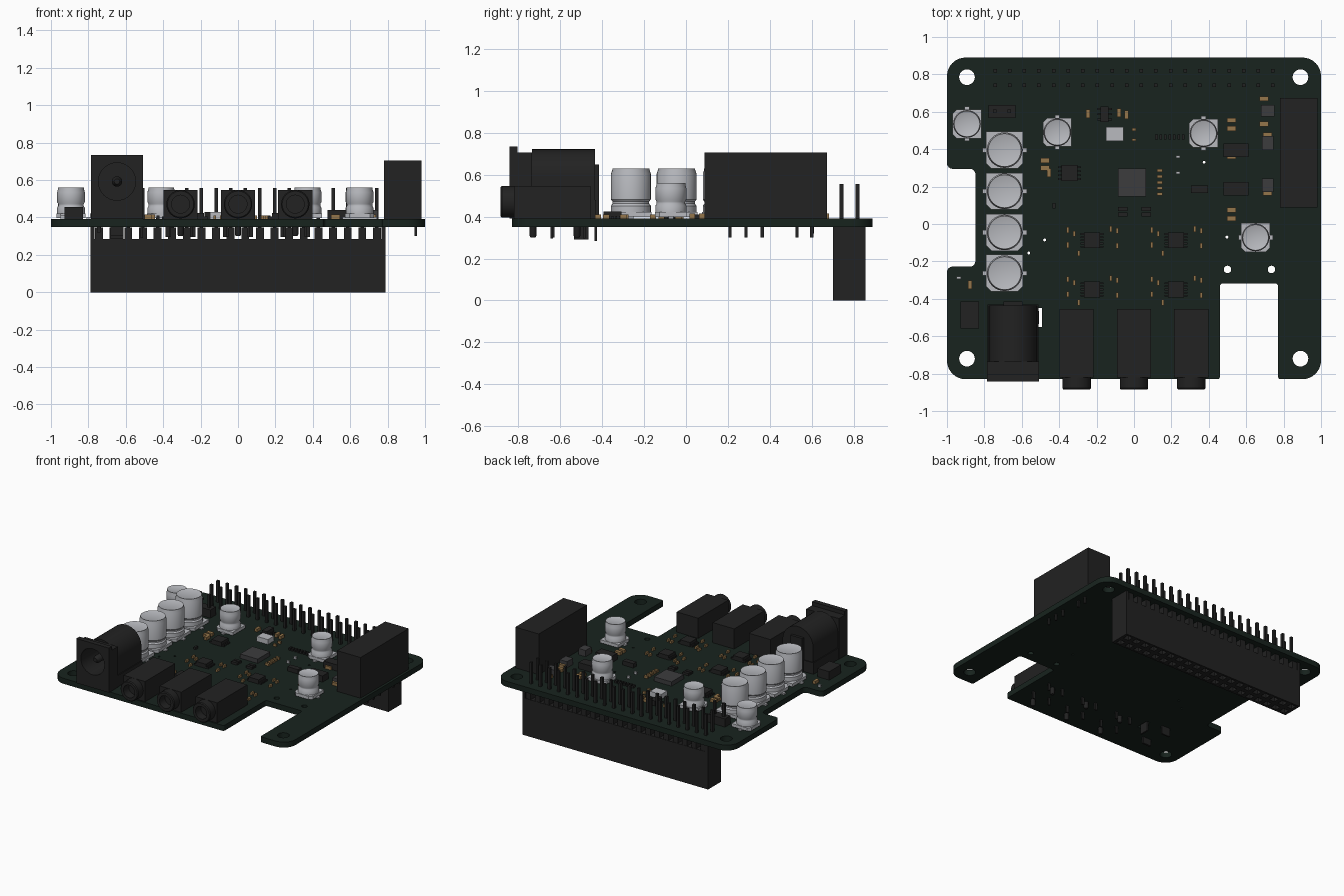
import bpy, bmesh
from math import sin, cos, pi, tau, radians
from mathutils import Vector, Matrix

if "Cube" in bpy.data.objects:
    bpy.data.objects.remove(bpy.data.objects["Cube"])


def material(name, rgb):
    m = bpy.data.materials.new(name)
    m.diffuse_color = (*rgb, 1)
    m.use_nodes = True
    m.node_tree.nodes["Principled BSDF"].inputs["Base Color"].default_value = m.diffuse_color
    return m


GREEN = material("board_green", (0.009, 0.017, 0.013))
BLACK = material("plastic_black", (0.016, 0.016, 0.016))
GREY = material("package_grey", (0.045, 0.045, 0.048))
METAL = material("aluminium", (0.48, 0.49, 0.52))
TAN = material("ceramic_tan", (0.30, 0.18, 0.07))
T = 0.392          # board top
B = 0.35           # board underside


def finish(name, bm, mat, smooth=False):
    me = bpy.data.meshes.new(name)
    bm.to_mesh(me)
    bm.free()
    ob = bpy.data.objects.new(name, me)
    bpy.context.collection.objects.link(ob)
    me.materials.append(mat)
    if smooth:
        select(ob)
        bpy.ops.object.shade_smooth_by_angle(angle=radians(35))
    return ob


def select(ob):
    bpy.ops.object.select_all(action='DESELECT')
    ob.select_set(True)
    bpy.context.view_layer.objects.active = ob


def boxes(name, items, mat):
    """Each item is centre x, y, size x, y, then bottom and top z."""
    bm = bmesh.new()
    for x, y, w, d, z0, z1 in items:
        bmesh.ops.create_cube(bm, size=1, matrix=Matrix.Translation((x, y, (z0 + z1) / 2))
                              @ Matrix.Diagonal((w, d, z1 - z0, 1)))
    return finish(name, bm, mat)


def lathe(name, profile, mat, loc, n=32, along_y=False):
    bm = bmesh.new()
    vs = [bm.verts.new((r, 0, z)) for r, z in profile]
    es = [bm.edges.new(p) for p in zip(vs, vs[1:])]
    bmesh.ops.spin(bm, geom=vs + es, cent=(0, 0, 0), axis=(0, 0, 1), angle=tau, steps=n)
    bmesh.ops.remove_doubles(bm, verts=bm.verts, dist=1e-5)
    bmesh.ops.recalc_face_normals(bm, faces=bm.faces)
    ob = finish(name, bm, mat, True)
    ob.location = loc
    if along_y:
        ob.rotation_euler.x = pi / 2      # profile height runs towards the front
    return ob


def circle(x, y, r, n=24):
    return [(x + r * cos(tau * i / n), y + r * sin(tau * i / n)) for i in range(n)]


def rect(x, y, w, h):
    return [(x - w/2, y - h/2), (x + w/2, y - h/2), (x + w/2, y + h/2), (x - w/2, y + h/2)]


def rounded(corners, n=8):
    out = []
    for i, (x, y, r) in enumerate(corners):
        p = Vector((x, y))
        a = (Vector(corners[i - 1][:2]) - p).normalized() * r
        b = (Vector(corners[(i + 1) % len(corners)][:2]) - p).normalized() * r
        for k in range(n + 1):
            t = k / n * pi / 2
            out.append(tuple(p + a * (1 - sin(t)) + b * (1 - cos(t))))
    return out


def plate(name, loops, lo, hi, mat, along_y=False):
    """Filled outline with holes, extruded along z (or along y)."""
    cu = bpy.data.curves.new(name, 'CURVE')
    cu.dimensions, cu.fill_mode, cu.extrude = '2D', 'BOTH', (hi - lo) / 2
    for loop in loops:
        s = cu.splines.new('POLY')
        s.points.add(len(loop) - 1)
        for p, c in zip(s.points, loop):
            p.co = (*c, 0, 1)
        s.use_cyclic_u = True
    ob = bpy.data.objects.new(name, cu)
    bpy.context.collection.objects.link(ob)
    ob.location[1 if along_y else 2] = (lo + hi) / 2
    if along_y:
        ob.rotation_euler.x = pi / 2
    cu.materials.append(mat)
    select(ob)
    bpy.ops.object.convert(target='MESH')
    bpy.ops.object.shade_smooth_by_angle(angle=radians(30))
    return ob


# Circuit board with notches and holes
outline = rounded([(-1, .89, .1), (-1, .295, .03), (-.848, .295, .03), (-.848, -.228, .03),
                   (-1, -.228, .03), (-1, -.83, .1), (.46, -.83, .015), (.46, -.318, .015),
                   (.77, -.318, .015), (.77, -.83, .015), (1, -.83, .1), (1, .89, .1)])
holes = [circle(x, y, .042) for x in (-.893, .89) for y in (.785, -.72)]
holes += [circle(x, -.243, .02) for x in (.5, .735)]
holes += [circle(x, y, .008, 10) for x, y in ((.375, .33), (.497, -.07), (-.478, -.085), (-.563, -.155))]
holes.append(rect(-.508, -.5, .032, .1))
plate("circuit_board", [outline] + holes, B, T, GREEN)

# Long socket header under the board, with pins through to the top
cols = [-.743 + .0782 * i for i in range(20)]
rows = (.741, .819)
plate("header_socket_face", [rect(0, .78, 1.576, .155)] +
      [rect(x, y, .045, .045) for x in cols for y in rows], 0, .15, BLACK)
boxes("header_body", [(0, .78, 1.576, .155, .15, .285)], BLACK)
boxes("header_standoffs", [(x, .78, .042, .15, .28, .345) for x in cols] +
      [(s * .778, .78, .02, .155, .28, B) for s in (-1, 1)], BLACK)
boxes("header_pins", [(x, y, .019, .019, .3, .557) for x in cols for y in rows], BLACK)

# Terminal block on the right edge
boxes("terminal_block", [(.881, .38, .2, .585, T, .705)], BLACK)
boxes("terminal_pins", [(.95, y, .015, .015, .3, T) for y in (.21, .287, .364, .53, .6)], BLACK)

# Power jack: front plate, hollow barrel, centre pin, rear contact
cx, cz = -.647, .592
bore = circle(cx, cz, .1, 32)
arch = [(cx - .13, T), (cx + .13, T)] + [(cx + .13 * cos(pi * i / 20), cz + .13 * sin(pi * i / 20))
                                        for i in range(21)]
plate("power_jack_front", [rect(cx, (T + .734) / 2, .278, .734 - T), bore], -.842, -.805, BLACK, True)
plate("power_jack_collar", [rect(cx, (T + .705) / 2, .278, .705 - T), bore], -.805, -.735, BLACK, True)
plate("power_jack_barrel", [arch, bore], -.735, -.5, BLACK, True)
plate("power_jack_rear", [arch], -.5, -.435, BLACK, True)
lathe("power_jack_pin", [(0, 0), (.028, 0), (.028, .29), (.015, .31), (0, .31)], BLACK,
      (cx, -.5, cz), 16, True)
boxes("power_jack_base", [(cx, -.582, .272, .305, T, .48)], BLACK)
boxes("power_jack_contacts", [(cx, -.425, .1, .02, T, .65), (cx, -.43, .07, .012, .285, T),
                              (cx, -.635, .07, .015, .3, T), (-.514, -.5, .012, .07, .29, .45)], BLACK)

# Three audio jacks along the front edge
for i, x in enumerate((-.307, 0, .306)):
    boxes(f"audio_jack_{i}", [(x, -.6375, .183, .365, T, .547)], BLACK)
    lathe(f"audio_jack_nose_{i}", [(0, 0), (.048, 0), (.048, .067), (.07, .067), (.076, .06), (.076, 0)],
          BLACK, (x, -.818, .471), 32, True)
    for y in (-.73, -.52):
        lathe(f"audio_jack_peg_{i}", [(0, .3), (.012, .3), (.017, .31), (.017, T)], BLACK, (x, y, 0), 12)
    boxes(f"audio_jack_pins_{i}", [(x + dx, y, .02, .012, .295, T)
                                   for dx, y in ((-.07, -.64), (.07, -.64), (-.06, -.485), (.06, -.485))], BLACK)


# Can capacitors: chamfered base, grooved can and two solder tabs
def can(i, x, y, r, top, tabs_in_x):
    h, c = r * 1.04, r * .3
    base = [(x - h, y - h + c), (x - h + c, y - h), (x + h - c, y - h), (x + h, y - h + c),
            (x + h, y + h), (x - h, y + h)]
    if not tabs_in_x:
        base = [(x + (q - y), y - (p - x)) for p, q in base][::-1]
    plate(f"can_base_{i}", [base], T + .006, T + .03, METAL)
    lathe(f"can_body_{i}", [(r, .42), (r, .452), (r * .92, .462), (r * .92, .472), (r, .482),
                            (r, top - .025), (r * .93, top - .006), (r * .93, top),
                            (r * .86, top - .003), (0, top - .003)], METAL, (x, y, 0))
    w, d = (2.5 * r, .025) if tabs_in_x else (.025, 2.5 * r)
    boxes(f"can_tabs_{i}", [(x, y, w, d, T, T + .01)], METAL)


for i, y in enumerate((.395, .175, -.045, -.263)):
    can(i, -.692, y, .095, .63, True)
for i, (x, y, tx) in enumerate(((-.893, .535, False), (-.41, .49, False), (.372, .485, False),
                                (.65, -.072, True))):
    can(i + 4, x, y, .074, .56, tx)


# Chips with side leads
def chip(name, x, y, w, d, top, mat=BLACK, leads=0):
    boxes(name, [(x, y, w, d, T, top)], mat)
    if leads:
        boxes(name + "_leads", [(x + s * (w / 2 + .008), y + (k - (leads - 1) / 2) * d / leads,
                                 .022, .009, T, T + .012) for s in (-1, 1) for k in range(leads)], BLACK)


for x in (-.225, .224):
    for y in (-.087, -.35):
        chip("amplifier_chip", x, y, .085, .085, .425, BLACK, 5)
chip("regulator_chip", -.345, .272, .085, .085, .425, BLACK, 4)
chip("processor_chip", -.01, .222, .15, .15, .425, GREY)
chip("oscillator", -.103, .48, .095, .075, .43, METAL)
chip("small_driver", -.157, .587, .042, .085, .43, BLACK, 3)
chip("logic_chip", .35, .185, .09, .04, .425, BLACK)
chip("isolator_upper", .545, .395, .135, .072, .44, BLACK)
chip("isolator_lower", .545, .188, .135, .072, .44, BLACK)
chip("diode", -.878, -.487, .1, .145, .457, BLACK)
for y, w, d in ((.605, .07, .06), (.432, .062, .075), (.207, .062, .072)):
    chip("inductor", .715, y, w, d, .44, GREY)
boxes("jumper_base", [(-.705, .602, .145, .068, T, .455)], BLACK)
boxes("jumper_pins", [(-.705 + s * .039, .602, .019, .019, .32, .555) for s in (-1, 1)], BLACK)

# Tiny ceramic parts, lying along x and along y
flat = [(.695, .67), (.522, .555), (.522, .51), (.522, .36), (.522, .075), (.522, .03),
        (.715, .475), (.715, .165), (.695, .535), (-.475, .34), (-.475, .3)]
boxes("ceramics_wide", [(x, y, .048, .026, T, .415) for x, y in flat], TAN)
upright = [(-.245, .59), (-.08, .595), (-.04, .585), (-.877, -.325), (-.455, .275)]
boxes("ceramics_tall", [(x, y, .022, .045, T, .415) for x, y in upright], TAN)
boxes("ceramics_row", [(.138, .285 - .031 * k, .03, .016, T, .41) for k in range(5)] +
      [(0, y, .022, .014, T, .41) for y in (.505, .45)], TAN)
around = ((-.13, .055), (-.13, -.025), (-.095, .035), (.1, .06), (.135, .05), (.135, -.03), (-.07, -.07))
boxes("amplifier_ceramics", [(x + dx, y + dy, .014, .03, T, .41) for x in (-.225, .224)
                             for y in (-.087, -.35) for dx, dy in around], TAN)
boxes("resistors", [(.12 + .024 * k, .465, .014, .028, T, .41) for k in range(7)] +
      [(x, y, .05, .022, T, .41) for x in (-.06, .065) for y in (.08, .05)] +
      [(-.427, .098, .016, .03, T, .41)], BLACK)
boxes("indicator_lights", [(.235, .36, .022, .014, T, .41), (.235, .275, .022, .014, T, .41),
                           (-.937, -.287, .022, .012, T, .41)], METAL)
